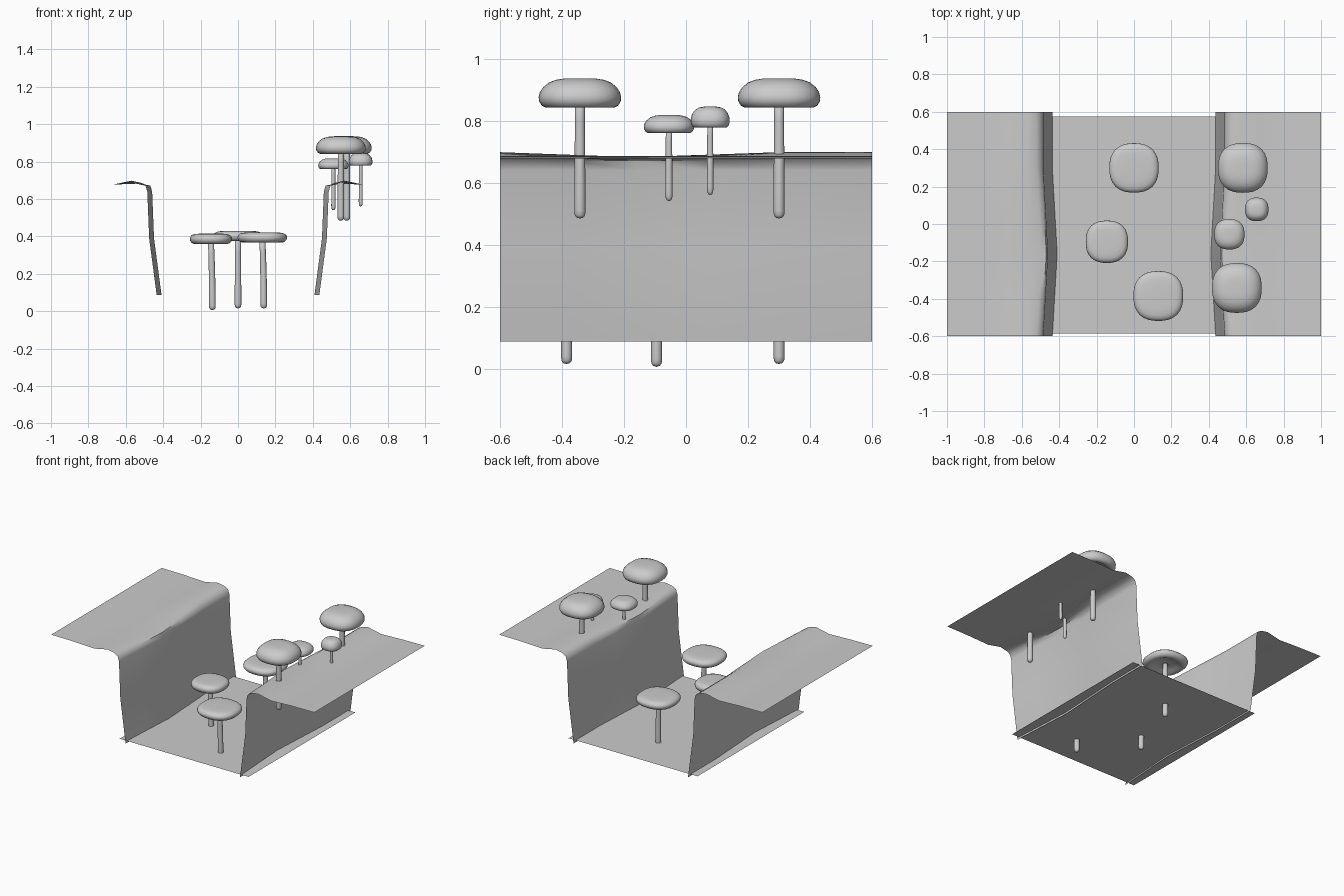
import bpy, bmesh, math

if "Cube" in bpy.data.objects:
    bpy.data.objects.remove(bpy.data.objects["Cube"])


def finish(name, bm, angle=40):
    bmesh.ops.recalc_face_normals(bm, faces=bm.faces)
    mesh = bpy.data.meshes.new(name)
    bm.to_mesh(mesh)
    bm.free()
    ob = bpy.data.objects.new(name, mesh)
    bpy.context.collection.objects.link(ob)
    bpy.ops.object.select_all(action='DESELECT')
    ob.select_set(True)
    bpy.context.view_layer.objects.active = ob
    bpy.ops.object.shade_smooth_by_angle(angle=math.radians(angle))
    return ob


def lathe(name, profile, centre, sides=32, square=2.0, lean=0.0, angle=60):
    """Spin (radius, z) points; square > 2 gives a rounded-square outline."""
    bm = bmesh.new()
    z0, z1 = profile[0][1], profile[-1][1]
    rings = []
    for r, z in profile:
        t = (z - z0) / (z1 - z0)
        dx = lean * t * t
        count = 1 if r == 0 else sides
        ring = []
        for i in range(count):
            a = 2 * math.pi * i / sides
            c, s = math.cos(a), math.sin(a)
            k = r / (abs(c) ** square + abs(s) ** square) ** (1 / square)
            ring.append(bm.verts.new((centre[0] + dx + k * c, centre[1] + k * s, z)))
        rings.append(ring)
    for a, b in zip(rings, rings[1:]):
        for i in range(sides):
            j = (i + 1) % sides
            quad = [a[i % len(a)], a[j % len(a)], b[j % len(b)], b[i % len(b)]]
            bm.faces.new(list(dict.fromkeys(quad)))
    return finish(name, bm, angle)


# Canyon sides: one cross-section swept along y, pinched inward mid-way
SECTION = [(1.0, .685), (.83, .683), (.67, .677), (.57, .698), (.52, .687),
           (.495, .672), (.485, .64), (.475, .39), (.435, .088)]
STATIONS = [(-.6, 0, 0), (-.38, .013, -.008), (-.16, .026, -.016),
            (.07, .013, -.008), (.3, 0, 0), (.6, 0, 0)]


def canyon_side(name, sign):
    bm = bmesh.new()
    rows = []
    for y, pinch, dip in STATIONS:
        row = []
        for x, z in SECTION:
            near = 1 if x < .6 else 0
            drop = dip if .5 < x < .6 else 0
            row.append(bm.verts.new((sign * (x - pinch * near), y, z + drop)))
        rows.append(row)
    for a, b in zip(rows, rows[1:]):
        for i in range(len(a) - 1):
            bm.faces.new((a[i], a[i + 1], b[i + 1], b[i]))
    finish(name, bm, 60)


canyon_side("left_cliff", -1)
canyon_side("right_cliff", 1)

# Canyon floor
bm = bmesh.new()
bm.faces.new([bm.verts.new(p) for p in
              ((-.49, -.585, .1), (.49, -.585, .1), (.49, .575, .1), (-.49, .575, .1))])
finish("canyon_floor", bm)

# Cap profiles as (radius fraction, height fraction), underside hollow first
DOME = [(0, .3), (.3, .28), (.6, .14), (.74, .02), (.84, 0), (.93, .07), (.99, .22), (1, .36),
        (.97, .53), (.89, .7), (.75, .86), (.58, .95), (.4, .99), (.2, 1), (0, 1)]
DISC = [(0, .4), (.35, .38), (.55, .22), (.7, .05), (.8, 0), (.9, .08), (.97, .26), (1, .48),
        (.98, .68), (.9, .86), (.78, .95), (.58, .99), (.3, 1), (0, 1)]


def mushroom(name, x, y, radius, base, low, top, stem, shape, lean=0.0):
    prof = [(r * radius, low + h * (top - low)) for r, h in shape]
    # z must run start to end for the lean only, so caps stay upright
    lathe(name + "_cap", prof, (x, y), square=2.45)
    end = low + .42 * (top - low)
    stalk = [(0, base), (stem * .6, base + .003), (stem * .92, base + .011), (stem, base + .025)]
    stalk += [(stem * (1 - .12 * i / 5), base + .025 + (end - base - .035) * i / 5)
              for i in range(1, 6)]
    stalk += [(0, end)]
    lathe(name + "_stem", stalk, (x - lean, y), sides=16, lean=lean)


# Flat-capped mushrooms on the floor
mushroom("floor_mushroom_back", 0, .3, .132, .015, .375, .43, .018, DISC)
mushroom("floor_mushroom_left", -.145, -.095, .113, .006, .36, .415, .018, DISC, -.008)
mushroom("floor_mushroom_front", .13, -.385, .133, .015, .367, .422, .018, DISC, -.008)

# Domed mushrooms on the right plateau
mushroom("ledge_mushroom_back", .582, .3, .133, .484, .842, .936, .018, DOME)
mushroom("ledge_mushroom_front", .55, -.342, .133, .484, .842, .936, .018, DOME)
mushroom("ledge_mushroom_mid", .51, -.055, .081, .54, .76, .818, .0115, DOME)
mushroom("ledge_mushroom_small", .656, .078, .063, .56, .778, .845, .0105, DOME)
